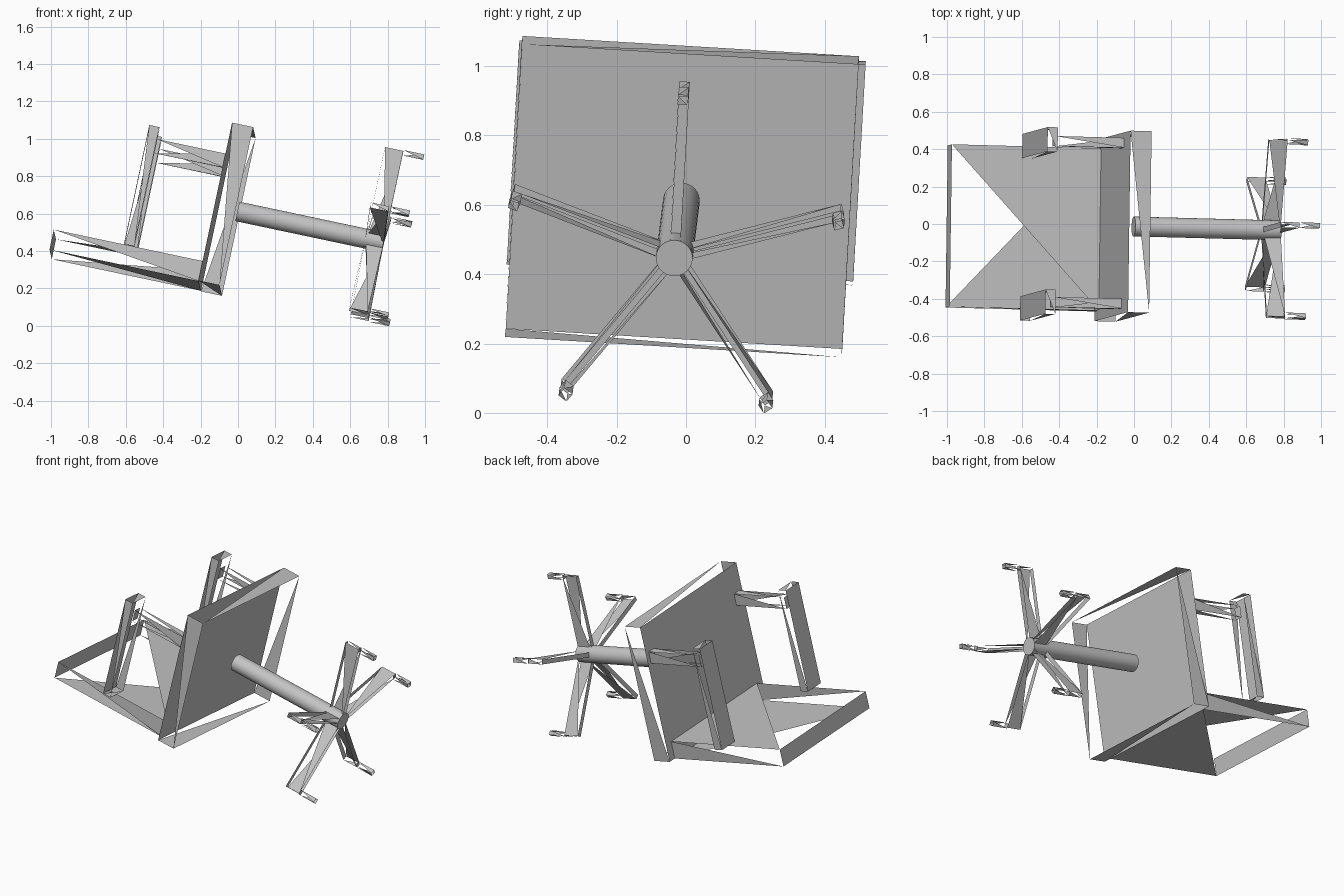
import bpy, bmesh, math
from mathutils import Matrix, Vector

if "Cube" in bpy.data.objects:
    bpy.data.objects.remove(bpy.data.objects["Cube"])

grey = bpy.data.materials.new("plain grey")
grey.diffuse_color = (0.55, 0.55, 0.55, 1)
grey.use_nodes = True
grey.node_tree.nodes["Principled BSDF"].inputs["Base Color"].default_value = grey.diffuse_color

# Frame of the toppled chair: local z runs up the post, local y to the back
up = Vector((-0.978, 0.026, 0.207)).normalized()
front = Vector((0.208, 0.056, 0.9766))
side = up.cross(front).normalized()
if side.y < 0:
    side.negate()
back = up.cross(side)
FRAME = Matrix.Translation((0.78, -0.034, 0.446)) @ Matrix((side, back, up)).transposed().to_4x4()

# Open shell: full top, one triangle on each side, no underside
# (corner number = 1 for +x, 2 for +y, 4 for +z)
SHELL = ("4576", "015", "263", "042", "137")


def finish(name, bm, turn=0.0):
    me = bpy.data.meshes.new(name)
    bm.to_mesh(me)
    bm.free()
    me.materials.append(grey)
    ob = bpy.data.objects.new(name, me)
    ob.matrix_world = FRAME @ Matrix.Rotation(turn, 4, 'Z')
    bpy.context.collection.objects.link(ob)
    return ob


def shell(name, x, y, z, turn=0.0):
    bm = bmesh.new()
    v = [bm.verts.new((x[i & 1], y[i >> 1 & 1], z[i >> 2])) for i in range(8)]
    for f in SHELL:
        bm.faces.new([v[int(c)] for c in f])
    return finish(name, bm, turn)


# Seat and backrest
shell("seat", (-0.486, 0.486), (-0.432, 0.432), (0.80, 0.915))
shell("backrest", (-0.434, 0.434), (0.323, 0.432), (0.915, 1.73))

# Armrests: pad and upright on both sides
for word, s in (("left", -1), ("right", 1)):
    shell(word + "_arm_pad", sorted((s * 0.37, s * 0.50)), (-0.327, 0.323), (1.29, 1.345))
    shell(word + "_arm_upright", sorted((s * 0.405, s * 0.457)), (-0.264, -0.19), (0.915, 1.29))

# Post
bm = bmesh.new()
bmesh.ops.create_cone(bm, cap_ends=True, segments=32, radius1=0.053, radius2=0.053,
                      depth=0.80, matrix=Matrix.Translation((0, 0, 0.40)))
post = finish("post", bm)
bpy.context.view_layer.objects.active = post
post.select_set(True)
bpy.ops.object.shade_smooth_by_angle(angle=math.radians(40))

# Five-legged base with feet
for k in range(5):
    a = k * math.tau / 5
    shell(f"base_leg_{k + 1}", (-0.0145, 0.0145), (-0.50, 0.0), (0.0, 0.10), a)
    shell(f"foot_{k + 1}", (-0.0145, 0.0145), (-0.505, -0.477), (-0.113, 0.0), a)
